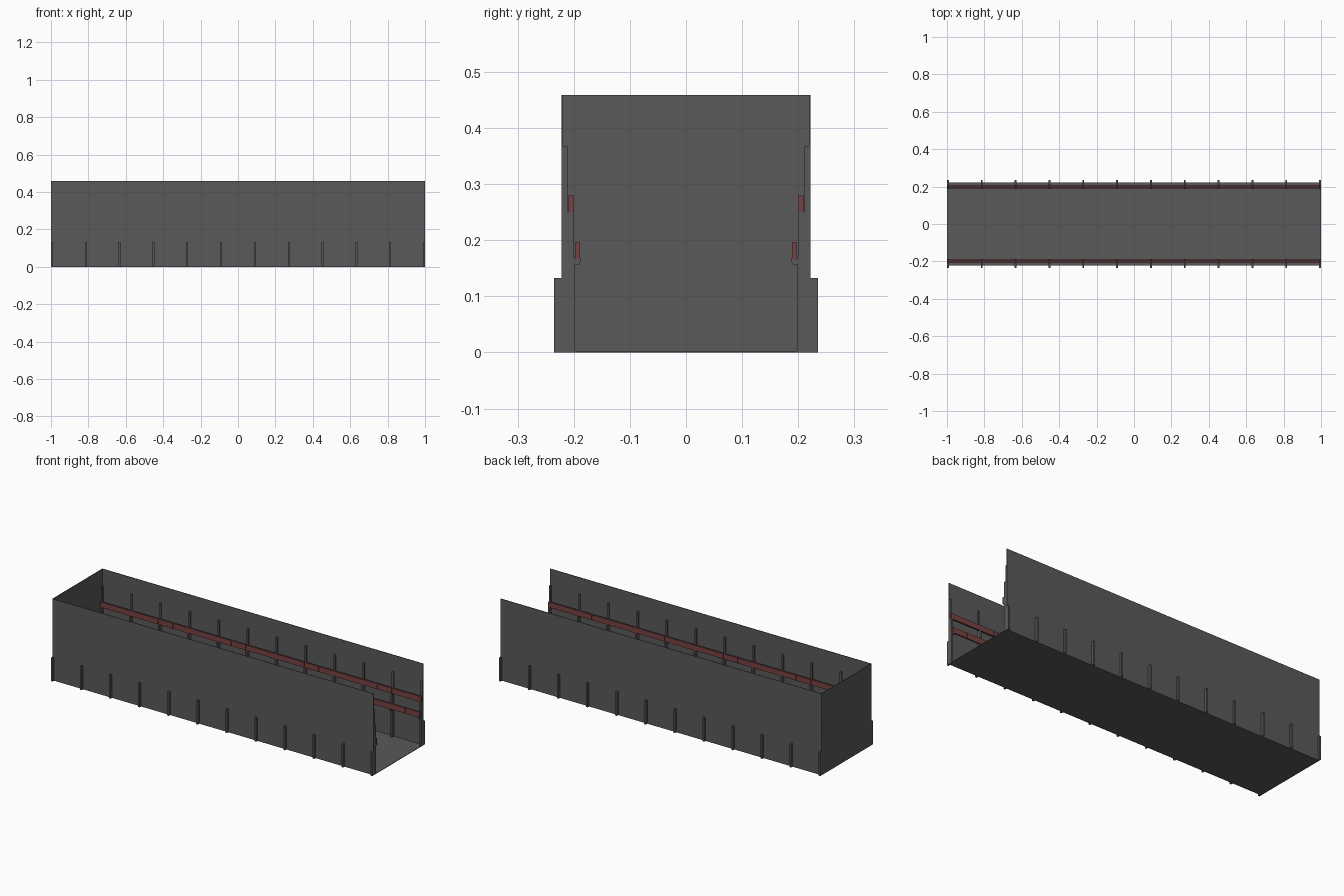
import bpy, bmesh

cube = bpy.data.objects.get("Cube")
if cube:
    bpy.data.objects.remove(cube, do_unlink=True)


def material(name, rgb):
    mat = bpy.data.materials.new(name)
    mat.use_nodes = True
    color = (*rgb, 1.0)
    mat.diffuse_color = color
    mat.node_tree.nodes["Principled BSDF"].inputs["Base Color"].default_value = color
    return mat


GREY = material("dark grey steel", (0.1, 0.1, 0.1))
RED = material("dull red", (0.19, 0.055, 0.055))


def finish(name, bm, mat):
    bmesh.ops.recalc_face_normals(bm, faces=bm.faces)
    mesh = bpy.data.meshes.new(name)
    bm.to_mesh(mesh)
    bm.free()
    mesh.materials.append(mat)
    obj = bpy.data.objects.new(name, mesh)
    bpy.context.collection.objects.link(obj)
    return obj


def add_box(bm, low, high):
    verts = bmesh.ops.create_cube(bm, size=1)["verts"]
    for v in verts:
        for i in range(3):
            v.co[i] = low[i] if v.co[i] < 0 else high[i]


def box(name, low, high, mat):
    bm = bmesh.new()
    add_box(bm, low, high)
    return finish(name, bm, mat)


def add_prism(bm, profile, side, x0, x1):
    """Extrude a (y, z) profile along x."""
    face = bm.faces.new([bm.verts.new((x0, side * y, z)) for y, z in profile])
    grown = bmesh.ops.extrude_face_region(bm, geom=[face])["geom"]
    for v in grown:
        if isinstance(v, bmesh.types.BMVert):
            v.co.x = x1


HALF_LENGTH, HALF_WIDTH, HEIGHT = 1.0, 0.222, 0.459
SHEET = 0.003
INNER = HALF_WIDTH - SHEET

# Open box: floor and closed end
box("floor", (-HALF_LENGTH, -HALF_WIDTH, 0), (HALF_LENGTH, HALF_WIDTH, SHEET), GREY)
box("end_wall", (-HALF_LENGTH, -INNER, SHEET), (-HALF_LENGTH + SHEET, INNER, HEIGHT), GREY)

# Inner post outline: lower hook, ledge and slim upper part
INNER_POST = [
    (INNER, SHEET), (0.199, SHEET), (0.199, 0.157), (0.191, 0.157), (0.188, 0.160),
    (0.187, 0.167), (0.189, 0.169), (0.190, 0.166), (0.197, 0.166), (0.200, 0.169),
    (0.200, 0.25), (0.211, 0.25), (0.211, 0.367), (INNER, 0.367),
]
POSTS = 12
POST_WIDTH = 0.01
SEGMENTS = 2 * (POSTS - 1)

for label, side in (("right", -1), ("left", 1)):
    # Side wall
    low, high = sorted((side * INNER, side * HALF_WIDTH))
    box(label + "_side_wall", (-HALF_LENGTH, low, SHEET), (HALF_LENGTH, high, HEIGHT), GREY)

    # Evenly spaced posts inside and outside the wall
    inner, outer = bmesh.new(), bmesh.new()
    span = 2 * HALF_LENGTH - POST_WIDTH
    for i in range(POSTS):
        x = -HALF_LENGTH + span * i / (POSTS - 1)
        add_prism(inner, INNER_POST, side, x, x + POST_WIDTH)
        low, high = sorted((side * HALF_WIDTH, side * 0.235))
        add_box(outer, (x, low, 0), (x + POST_WIDTH, high, 0.133))
    finish(label + "_inner_posts", inner, GREY)
    finish(label + "_outer_posts", outer, GREY)

    # Two red rails made of end-to-end planks
    for level, y0, y1, z0, z1 in (("lower", 0.189, 0.197, 0.166, 0.197),
                                  ("upper", 0.200, 0.209, 0.25, 0.28)):
        rail = bmesh.new()
        low, high = sorted((side * y0, side * y1))
        step = 2 * HALF_LENGTH / SEGMENTS
        for i in range(SEGMENTS):
            x = -HALF_LENGTH + i * step
            add_box(rail, (x, low, z0), (x + step - 0.001, high, z1))
        finish(label + "_" + level + "_rail", rail, RED)
